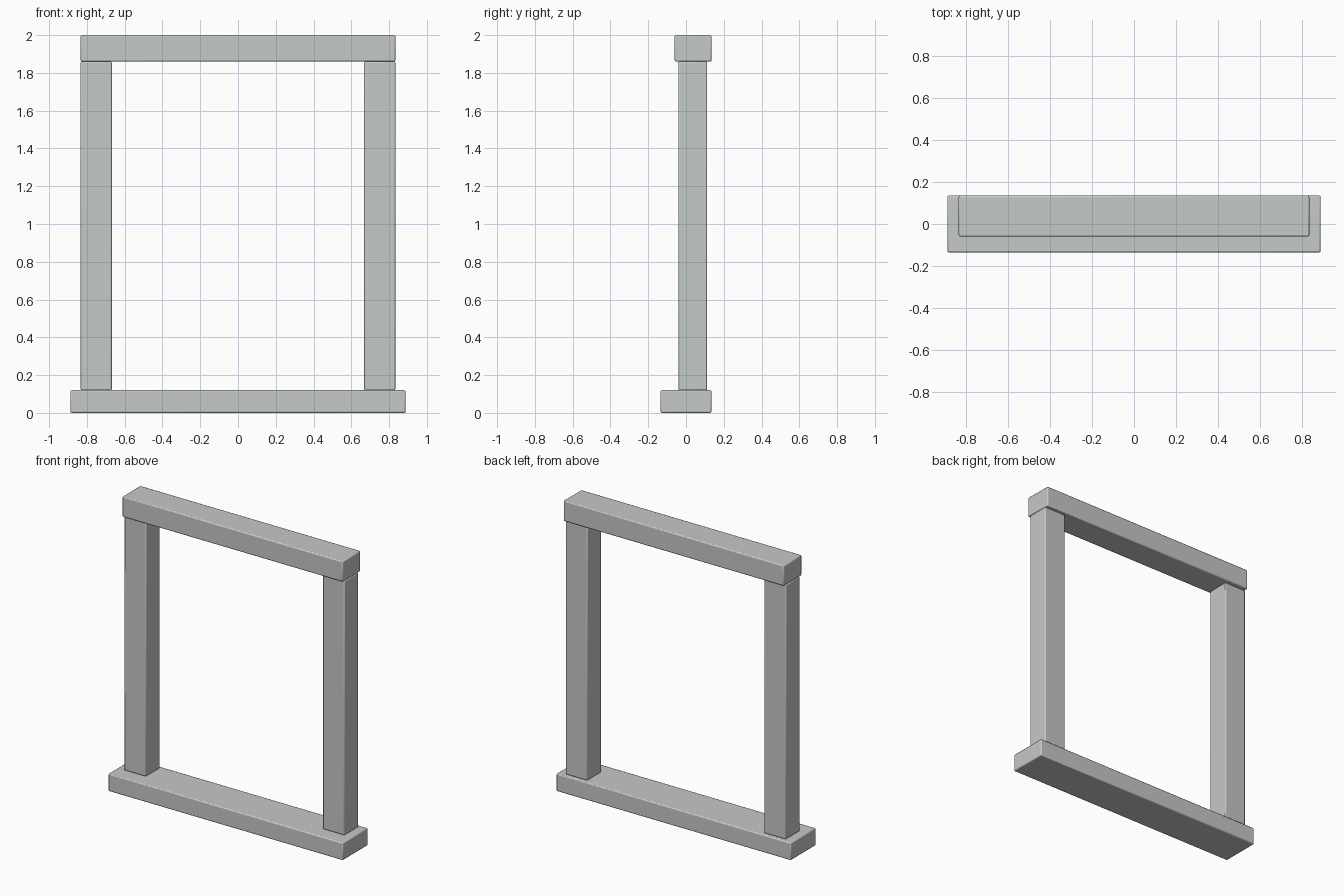
import bpy

# Remove the default cube
cube = bpy.data.objects.get("Cube")
if cube:
    bpy.data.objects.remove(cube, do_unlink=True)

# Single pale grey stone colour
GREY = (0.56, 0.585, 0.58, 1)
stone = bpy.data.materials.new("pale_grey_stone")
stone.use_nodes = True
stone.diffuse_color = GREY
stone.node_tree.nodes["Principled BSDF"].inputs["Base Color"].default_value = GREY


def block(name, low, high, bevel=0.007):
    """Box between two corners with finely softened edges."""
    centre = [(a + b) / 2 for a, b in zip(low, high)]
    bpy.ops.mesh.primitive_cube_add(size=1, location=centre)
    obj = bpy.context.object
    obj.name = name
    obj.scale = [b - a for a, b in zip(low, high)]
    bpy.ops.object.transform_apply(location=False, rotation=False, scale=True)
    obj.data.materials.append(stone)
    mod = obj.modifiers.new("soft_edges", "BEVEL")
    mod.width = bevel
    mod.segments = 2
    bpy.ops.object.shade_smooth_by_angle()
    return obj


SILL_TOP, LINTEL_BASE = 0.12, 1.86
BACK = 0.135

# Wide sill and narrower lintel, flush at the back
block("sill", (-0.887, -BACK, 0), (0.887, BACK, SILL_TOP))
block("lintel", (-0.833, -0.06, LINTEL_BASE), (0.833, BACK, 2))

# Side posts, flush with the lintel ends
for name, side in (("left_post", 1), ("right_post", -1)):
    xs = sorted((side * 0.668, side * 0.833))
    block(name, (xs[0], -0.04, SILL_TOP), (xs[1], 0.112, LINTEL_BASE))
